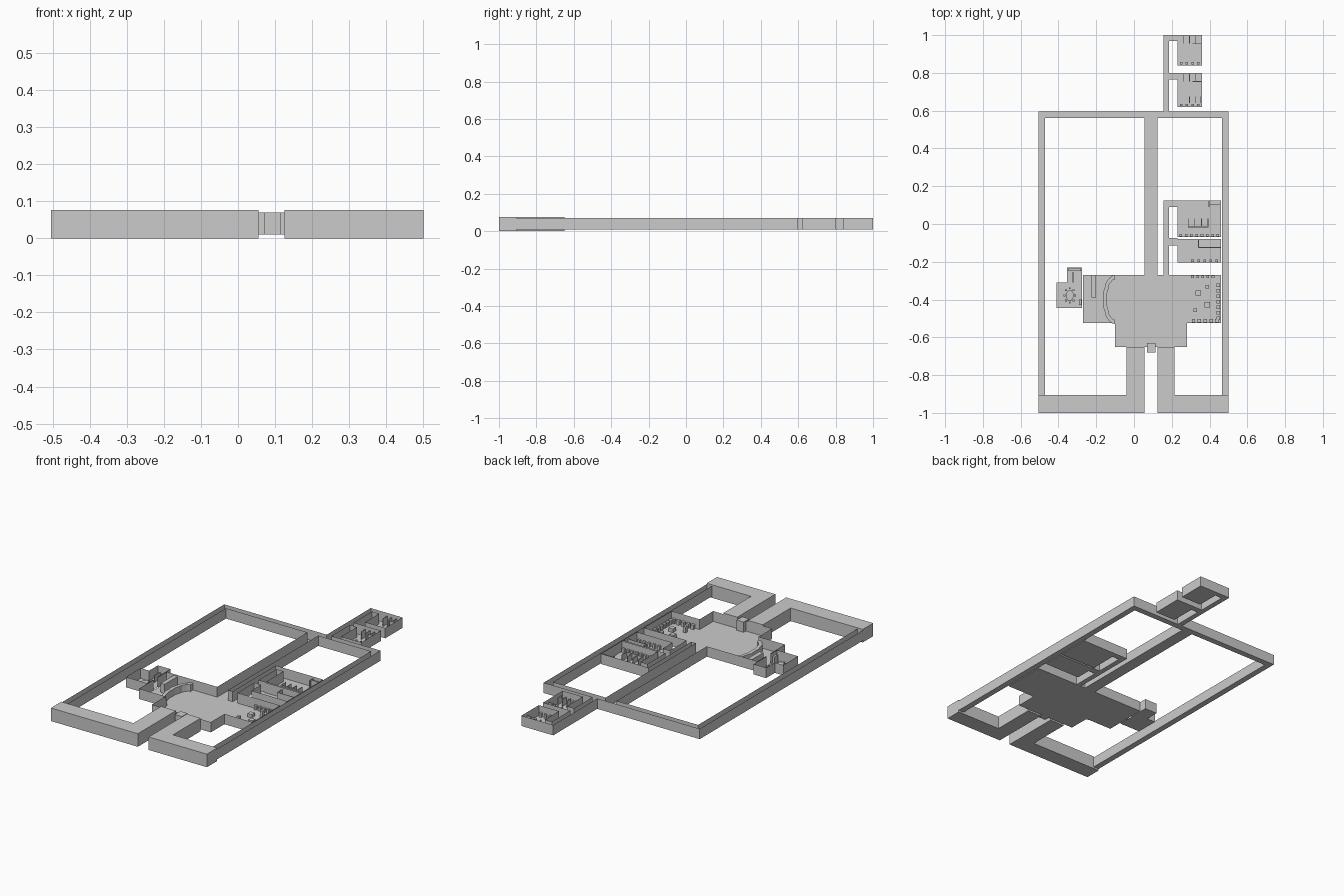
import bpy, bmesh, math

if "Cube" in bpy.data.objects:
    bpy.data.objects.remove(bpy.data.objects["Cube"])

FLOOR, TOP = 0.01, 0.07


def finish(name, bm):
    mesh = bpy.data.meshes.new(name)
    bm.to_mesh(mesh)
    bm.free()
    ob = bpy.data.objects.new(name, mesh)
    bpy.context.collection.objects.link(ob)
    return ob


def shell(name, pts, openings=()):
    """Roofless floor plan: floor face plus thin walls, skipping open edges."""
    bm = bmesh.new()
    low = [bm.verts.new((x, y, FLOOR)) for x, y in pts]
    high = [bm.verts.new((x, y, TOP)) for x, y in pts]
    floor = bm.faces.new(low)
    floor.normal_update()
    if floor.normal.z < 0:
        floor.normal_flip()
    n = len(pts)
    for i in range(n):
        if i not in openings:
            j = (i + 1) % n
            bm.faces.new((low[i], low[j], high[j], high[i]))
    for v in [v for v in bm.verts if not v.link_faces]:
        bm.verts.remove(v)
    return finish(name, bm)


def prism(name, pts, z0, z1):
    """Solid extruded outline."""
    bm = bmesh.new()
    face = bm.faces.new([bm.verts.new((x, y, z0)) for x, y in pts])
    ext = bmesh.ops.extrude_face_region(bm, geom=[face])
    for v in ext["geom"]:
        if isinstance(v, bmesh.types.BMVert):
            v.co.z = z1
    bmesh.ops.recalc_face_normals(bm, faces=bm.faces)
    return finish(name, bm)


def box(name, x0, x1, y0, y1, z0=FLOOR, z1=0.03):
    return prism(name, [(x0, y0), (x1, y0), (x1, y1), (x0, y1)], z0, z1)


def block(name, x, y, s, h):
    return box(name, x - s / 2, x + s / 2, y - s / 2, y + s / 2, FLOOR, FLOOR + h)


# closed L-shaped front passages
prism("front_passage_left", [(-.505, -1), (.055, -1), (.055, -.65), (-.04, -.65),
                             (-.04, -.905), (-.505, -.905)], 0, .076)
prism("front_passage_right", [(.125, -1), (.5, -1), (.5, -.905), (.215, -.905),
                              (.215, -.65), (.125, -.65)], 0, .076)

# open-topped perimeter, central and rear corridors
shell("perimeter_corridors", [
    (-.505, -.905), (-.505, .595), (.155, .595), (.155, 1), (.23, 1), (.23, .97),
    (.185, .97), (.185, .80), (.23, .80), (.23, .765), (.185, .765), (.185, .595),
    (.5, .595), (.5, -.905), (.465, -.905), (.465, .56), (.125, .56), (.125, -.27),
    (.055, -.27), (.055, .56), (-.47, .56), (-.47, -.905)], {4, 8, 13, 17, 21})

# corridor to the middle rooms
shell("room_corridor", [
    (.155, -.27), (.155, .125), (.23, .125), (.23, .09), (.185, .09), (.185, -.075),
    (.23, -.075), (.23, -.115), (.185, -.115), (.185, -.27)], {2, 6, 9})

# main hall
shell("main_hall", [
    (-.27, -.27), (.055, -.27), (.125, -.27), (.155, -.27), (.185, -.27), (.46, -.27),
    (.46, -.525), (.28, -.525), (.28, -.65), (.215, -.65), (.125, -.65), (.055, -.65),
    (-.04, -.65), (-.1, -.65), (-.1, -.525), (-.27, -.525), (-.27, -.39), (-.27, -.35)],
    {1, 3, 9, 11, 16})
box("entrance_desk", .07, .115, -.68, -.63, FLOOR, TOP)

# private room on the left with a nook
shell("side_room", [
    (-.41, -.445), (-.41, -.31), (-.355, -.31), (-.355, -.23), (-.275, -.23),
    (-.275, -.35), (-.275, -.39), (-.275, -.445)], {5})
octagon = [(-.34 + .02 * math.cos(math.radians(22.5 + 45 * i)),
            -.378 + .03 * math.sin(math.radians(22.5 + 45 * i))) for i in range(8)]
prism("side_room_table", octagon, FLOOR, .032)
for i in range(8):
    a = math.radians(45 * i)
    block("side_room_chair", -.34 + .028 * math.cos(a), -.378 + .038 * math.sin(a), .009, .02)
box("nook_counter", -.35, -.28, -.25, -.235)
box("nook_partition", -.325, -.32, -.31, -.255, FLOOR, .05)
box("side_cabinet", -.29, -.277, -.43, -.40, FLOOR, .05)

# curved bar counter and back shelf
outer, inner = [], []
for i in range(13):
    a = math.radians(90 + 15 * i)
    wobble = .004 * (i % 2)
    outer.append((-.1 + (.063 + wobble) * math.cos(a), -.4 + .13 * math.sin(a)))
    inner.append((-.1 + (.042 + wobble) * math.cos(a), -.4 + .108 * math.sin(a)))
prism("bar_counter", outer + inner[::-1], FLOOR, .05)
box("bar_counter_end", -.112, -.1, -.292, -.27, FLOOR, .05)
box("bar_shelf", -.225, -.2, -.39, -.27, FLOOR, .062)

# dining corner: wall booths and tables
for i in range(7):
    block("wall_seat", .447, -.325 - .029 * i, .018, .025)
for i in range(5):
    block("front_seat", .315 + .031 * i, -.513, .018, .025)
    block("back_seat", .31 + .027 * i, -.28, .014, .025)
for x, y, s, h in [(.388, -.332, .018, .035), (.34, -.365, .028, .02),
                   (.388, -.428, .028, .02), (.325, -.457, .018, .035)]:
    block("dining_table", x, y, s, h)


def room(name, x0, x1, y0, y1, door):
    """Rectangular room with a doorway (y range) in its left wall."""
    pts = [(x0, y0), (x0, door[0])]
    pts += [(x0, door[1])] if door[1] == y1 else [(x0, door[1]), (x0, y1)]
    pts += [(x1, y1), (x1, y0)]
    shell(name, pts, {1})


# middle rooms
room("large_room", .23, .46, -.07, .125, (.09, .125))
box("large_room_divider", .395, .40, .09, .125, FLOOR, .06)
box("large_room_divider", .40, .455, .102, .106, FLOOR, .06)
for i in range(4):
    box("large_room_stall", .285 + .035 * i, .289 + .035 * i, -.015, .03, FLOOR, .045)
box("large_room_bench", .285, .394, -.018, -.012, FLOOR, .045)
for i in range(8):
    block("large_room_seat", .248 + .028 * i, -.06, .014, .025)

shell("lower_room", [(.23, -.205), (.23, -.115), (.23, -.08), (.46, -.08), (.46, -.205)], {1})
box("lower_room_divider", .34, .46, -.128, -.123, FLOOR, .06)
box("lower_room_divider", .34, .345, -.123, -.085, FLOOR, .06)
for i in range(5):
    block("lower_room_seat", .31 + .032 * i, -.195, .014, .025)

# rear rooms
for y, label in ((.84, "upper"), (.62, "lower")):
    top = 1.0 if label == "upper" else .80
    room("rear_room_" + label, .23, .36, y, top, (top - .03 if y > .8 else .765, top))
    for i in range(3):
        x = .262 + .03 * i
        box("rear_partition", x, x + .004, top - .045, top - .005, FLOOR, .055)
        if label == "lower":
            box("rear_stall", x + .03, x + .034, y + .02, y + .055, FLOOR, .05)
    box("rear_partition_bar", .31, .355, top - .048, top - .044, FLOOR, .055)
    for i in range(4):
        block("rear_seat", .25 + .03 * i, y + .01, .013, .025)
